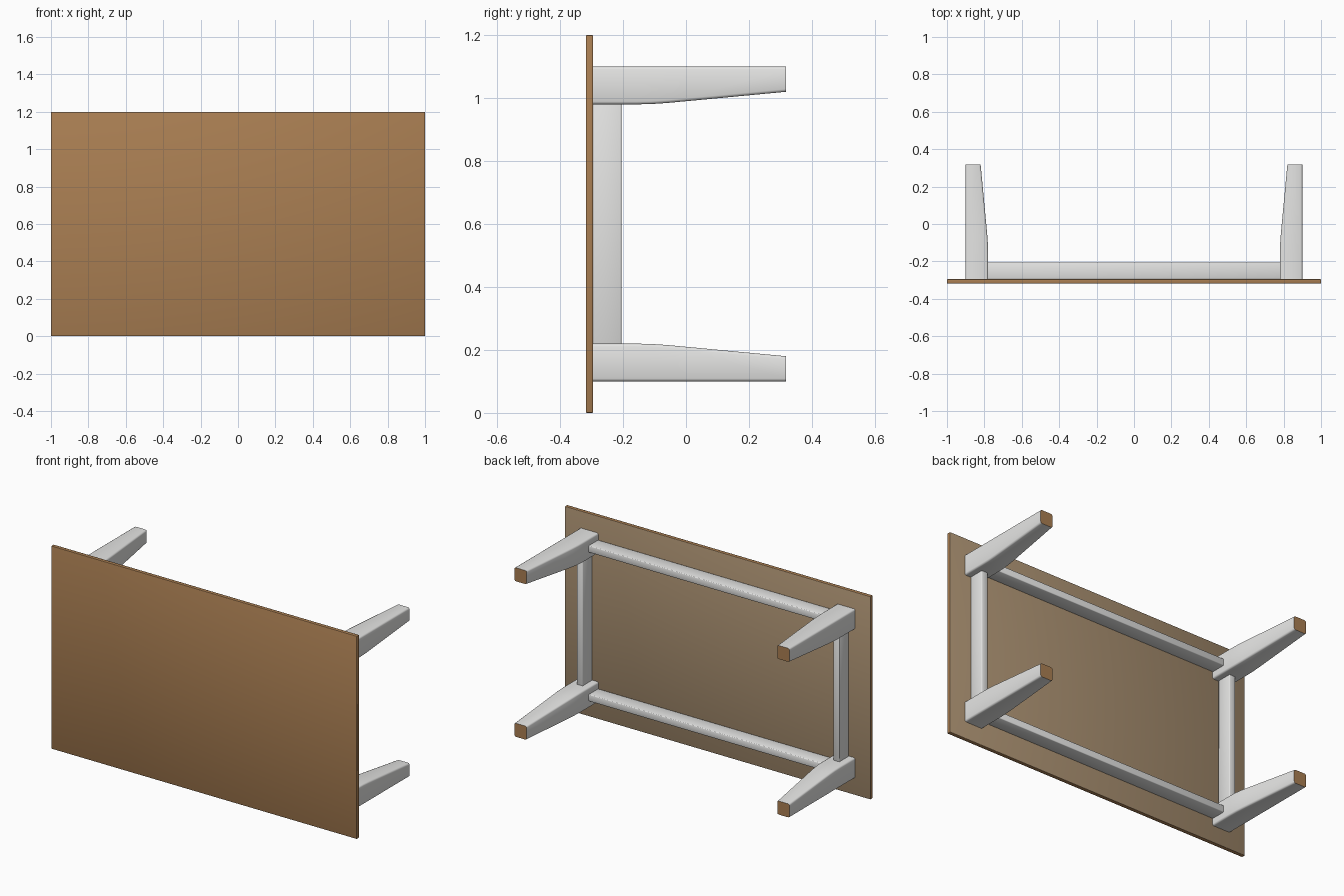
import bpy, bmesh, math

if "Cube" in bpy.data.objects:
    bpy.data.objects.remove(bpy.data.objects["Cube"])


def material(name, rgb):
    m = bpy.data.materials.new(name)
    m.diffuse_color = (*rgb, 1)
    m.use_nodes = True
    m.node_tree.nodes["Principled BSDF"].inputs["Base Color"].default_value = m.diffuse_color
    return m


WOOD = material("brown wood", (0.40, 0.21, 0.085))
UNDER = material("pale underside wood", (0.40, 0.28, 0.165))
GREY = material("light grey paint", (0.78, 0.78, 0.77))


def finish(bm, name, mats, rule=None):
    bmesh.ops.recalc_face_normals(bm, faces=bm.faces)
    if rule:
        bm.normal_update()
        for f in bm.faces:
            f.material_index = rule(f)
    me = bpy.data.meshes.new(name)
    bm.to_mesh(me)
    bm.free()
    ob = bpy.data.objects.new(name, me)
    bpy.context.collection.objects.link(ob)
    for m in mats:
        me.materials.append(m)
    bpy.ops.object.select_all(action='DESELECT')
    ob.select_set(True)
    bpy.context.view_layer.objects.active = ob
    bpy.ops.object.shade_smooth_by_angle(angle=math.radians(50))
    return ob


def box(name, lo, hi, bevel, mats, rule=None):
    bm = bmesh.new()
    bmesh.ops.create_cube(bm, size=1)
    for v in bm.verts:
        v.co = [(a + b) / 2 + c * (b - a) for a, b, c in zip(lo, hi, v.co)]
    bmesh.ops.bevel(bm, geom=bm.edges[:], offset=bevel, segments=2,
                    profile=0.5, affect='EDGES')
    return finish(bm, name, mats, rule)


BACK, TOP_Y, FRONT = 0.318, -0.295, -0.318

# Table top, standing on its long edge, with a paler underside
box("table_top", (-1, FRONT, 0), (1, TOP_Y, 1.2), 0.003, [WOOD, UNDER],
    lambda f: 1 if f.normal.y > 0.9 else 0)

# Leg widths along y: straight shoulder, soft bend, straight taper
SECTIONS = [(TOP_Y, 0.12), (-0.16, 0.12), (-0.11, 0.119), (-0.06, 0.1155),
            (0.0, 0.11), (BACK, 0.08)]


def leg(name, sx, sz):
    # Outer faces stay straight; only the two inner faces taper
    bm = bmesh.new()
    rings = []
    for y, w in SECTIONS:
        ring = []
        for cx, cz, start in ((0, 0, 180), (1, 0, 270), (1, 1, 0), (0, 1, 90)):
            r = 0.009
            mx = r + cx * (w - 2 * r)
            mz = r + cz * (w - 2 * r)
            for k in range(3):
                a = math.radians(start + 45 * k)
                dx, dz = mx + r * math.cos(a), mz + r * math.sin(a)
                ring.append(bm.verts.new((sx * (0.9 - dx), y,
                                          0.6 + sz * (0.5 - dz))))
        rings.append(ring)
    for a, b in zip(rings, rings[1:]):
        for i in range(len(a)):
            j = (i + 1) % len(a)
            bm.faces.new((a[i], a[j], b[j], b[i]))
    bm.faces.new(rings[0])
    bm.faces.new(rings[-1])
    # Bare wood on the foot of each leg
    finish(bm, name, [GREY, WOOD], lambda f: 1 if f.normal.y > 0.9 else 0)


for sx, side in ((-1, "left"), (1, "right")):
    for sz, level in ((-1, "lower"), (1, "upper")):
        leg(f"{level}_{side}_leg", sx, sz)

# Apron rails joining the legs
RAIL_Y = -0.205
for s, side in ((-1, "left"), (1, "right")):
    box(f"{side}_short_rail", (s * 0.84 - 0.02, TOP_Y, 0.2),
        (s * 0.84 + 0.02, RAIL_Y, 1.0), 0.004, [GREY])
for s, level in ((-1, "lower"), (1, "upper")):
    z = 0.6 + s * 0.44
    box(f"{level}_long_rail", (-0.8, TOP_Y, z - 0.02),
        (0.8, RAIL_Y, z + 0.02), 0.004, [GREY])
